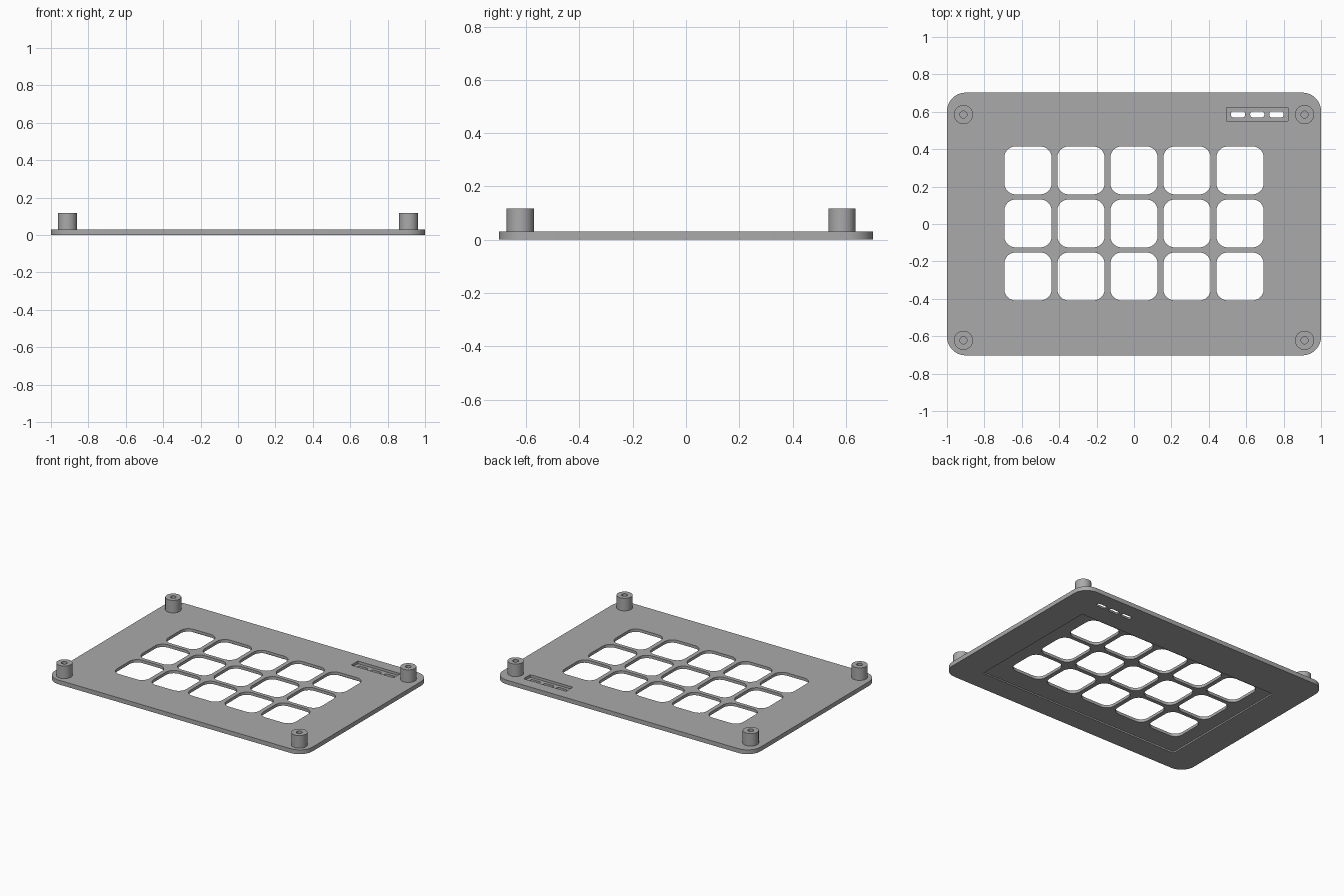
import bpy, bmesh, math

if "Cube" in bpy.data.objects:
    bpy.data.objects.remove(bpy.data.objects["Cube"])

grey = bpy.data.materials.new("plain grey")
grey.use_nodes = True
grey.diffuse_color = (0.4, 0.4, 0.4, 1)
grey.node_tree.nodes["Principled BSDF"].inputs["Base Color"].default_value = (0.4, 0.4, 0.4, 1)


def rounded(cx, cy, w, h, r, steps=10):
    """Outline of a rounded rectangle, counter-clockwise."""
    pts = []
    corners = [(1, 1), (-1, 1), (-1, -1), (1, -1)]
    for i, (sx, sy) in enumerate(corners):
        for k in range(steps + 1):
            a = math.pi / 2 * (i + k / steps)
            pts.append((cx + sx * (w / 2 - r) + r * math.cos(a),
                        cy + sy * (h / 2 - r) + r * math.sin(a)))
    return pts


def circle(cx, cy, r, n=40):
    return [(cx + r * math.cos(math.tau * i / n), cy + r * math.sin(math.tau * i / n))
            for i in range(n)]


def prisms(name, outlines, z0, z1):
    """One object made of upright prisms over the given outlines."""
    bm = bmesh.new()
    for pts in outlines:
        low = [bm.verts.new((x, y, z0)) for x, y in pts]
        high = [bm.verts.new((x, y, z1)) for x, y in pts]
        bm.faces.new(low[::-1])
        bm.faces.new(high)
        for i in range(len(pts)):
            j = (i + 1) % len(pts)
            bm.faces.new((low[i], low[j], high[j], high[i]))
    mesh = bpy.data.meshes.new(name)
    bm.to_mesh(mesh)
    bm.free()
    ob = bpy.data.objects.new(name, mesh)
    bpy.context.collection.objects.link(ob)
    mesh.materials.append(grey)
    return ob


def cut(target, cutter):
    """Subtract the cutter and drop it."""
    mod = target.modifiers.new("cut", 'BOOLEAN')
    mod.operation = 'DIFFERENCE'
    mod.solver = 'EXACT'
    mod.object = cutter
    bpy.ops.object.select_all(action='DESELECT')
    bpy.context.view_layer.objects.active = target
    target.select_set(True)
    bpy.ops.object.modifier_apply(modifier=mod.name)
    bpy.data.objects.remove(cutter)


def smooth(ob):
    bpy.ops.object.select_all(action='DESELECT')
    bpy.context.view_layer.objects.active = ob
    ob.select_set(True)
    bpy.ops.object.shade_smooth_by_angle(angle=math.radians(30))


TOP = 0.03

# Face plate with rounded corners
plate = prisms("face_plate", [rounded(0, 0, 2, 1.405, 0.1)], 0, TOP)

# Shallow recess on the underside around the key windows
cut(plate, prisms("underside_cutter", [rounded(0, -0.06, 1.58, 0.98, 0.01, 2)], -0.1, 0.01))

# Grid of key windows
windows = [rounded(0.2835 * c, 0.003 + 0.2835 * r, 0.253, 0.256, 0.06)
           for c in range(-2, 3) for r in range(-1, 2)]
cut(plate, prisms("window_cutter", windows, -0.1, 0.1))

# Indicator pocket with three slots through the plate
cut(plate, prisms("pocket_cutter", [rounded(0.659, 0.586, 0.33, 0.075, 0.006, 2)], 0.012, 0.1))
slots = [rounded(0.659 + 0.103 * i, 0.586, 0.075, 0.032, 0.012, 4) for i in (-1, 0, 1)]
cut(plate, prisms("slot_cutter", slots, -0.1, 0.1))
smooth(plate)

# Screw posts with blind holes
for side, x in (("left", 0.912), ("right", -0.912)):
    for end, y in (("front", -0.622), ("back", 0.585)):
        post = prisms(f"{end}_{side}_post", [circle(x, y, 0.051)], TOP - 0.005, 0.118)
        cut(post, prisms("hole_cutter", [circle(x, y, 0.019, 24)], TOP + 0.002, 0.2))
        smooth(post)
